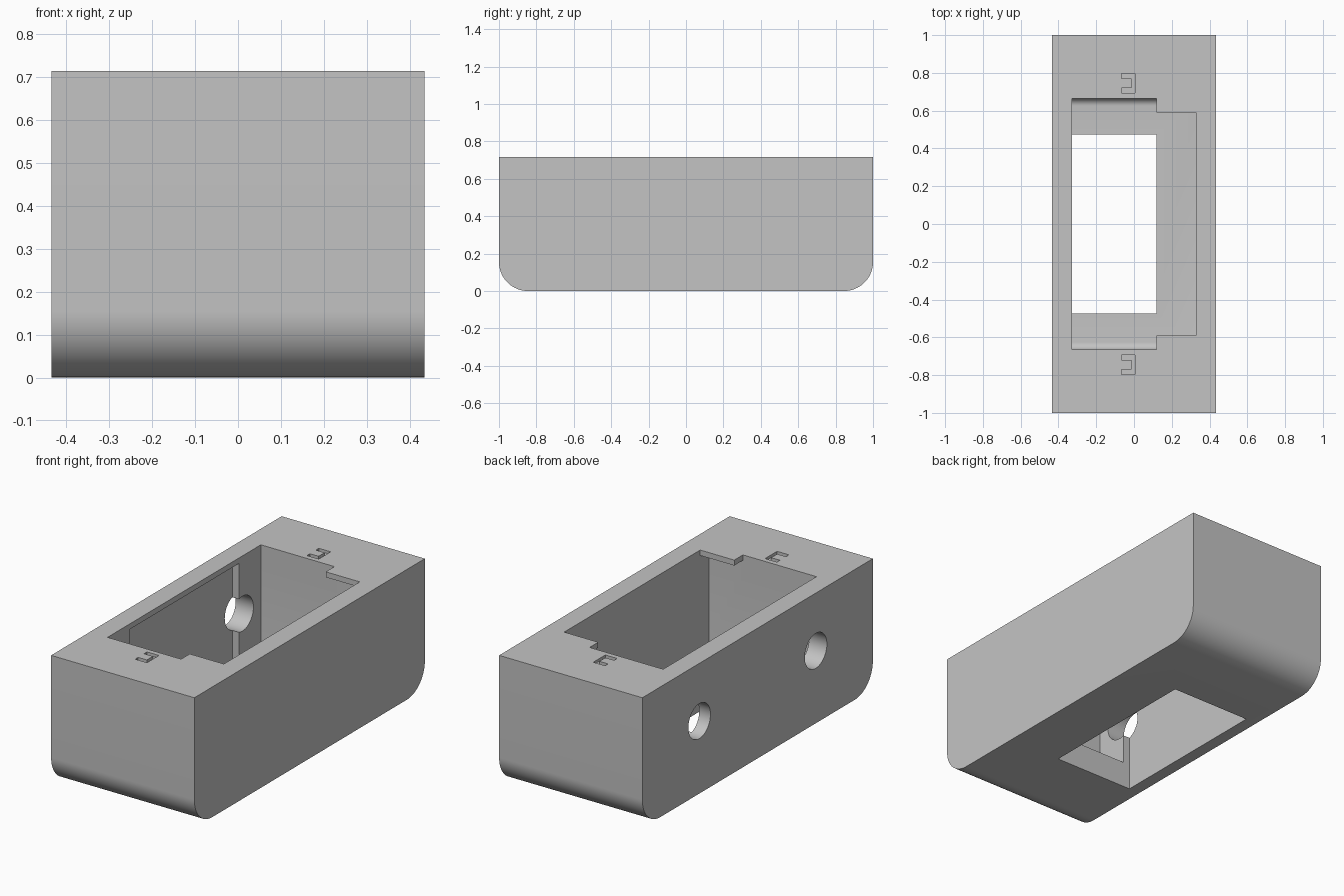
import bpy, bmesh, math
from mathutils import Vector

if "Cube" in bpy.data.objects:
    bpy.data.objects.remove(bpy.data.objects["Cube"])

# Overall sizes
HALF_X, HALF_Y, HEIGHT = 0.435, 1.0, 0.715
CAV_X, CAV_Y, FLOOR, LIP = 0.327, 0.665, 0.145, 0.685
WINDOW_Y = 0.475

grey = bpy.data.materials.new("plain grey")
grey.use_nodes = True
grey.diffuse_color = (0.55, 0.55, 0.55, 1)
grey.node_tree.nodes["Principled BSDF"].inputs["Base Color"].default_value = grey.diffuse_color


def prism(name, points, axis, lo, hi):
    """Extrude a 2D outline along x (outline in y, z) or z (outline in x, y)."""
    place = (lambda a, b: (lo, a, b)) if axis == "x" else (lambda a, b: (a, b, lo))
    step = Vector((hi - lo, 0, 0)) if axis == "x" else Vector((0, 0, hi - lo))
    bm = bmesh.new()
    face = bm.faces.new([bm.verts.new(place(a, b)) for a, b in points])
    grown = bmesh.ops.extrude_face_region(bm, geom=[face])
    bmesh.ops.translate(bm, vec=step,
                        verts=[v for v in grown["geom"] if isinstance(v, bmesh.types.BMVert)])
    bmesh.ops.recalc_face_normals(bm, faces=bm.faces)
    mesh = bpy.data.meshes.new(name)
    bm.to_mesh(mesh)
    bm.free()
    mesh.materials.append(grey)
    obj = bpy.data.objects.new(name, mesh)
    bpy.context.collection.objects.link(obj)
    return obj


def tub_outline(half, bottom, top, radius, steps):
    """Rectangle in y, z with both bottom corners rounded."""
    arc = []
    for i in range(steps + 1):
        t = math.pi / 2 * i / steps
        arc.append((half - radius + radius * math.sin(t), bottom + radius - radius * math.cos(t)))
    left = [(-y, z) for y, z in reversed(arc)]
    return left + arc + [(half, top), (-half, top)]


def rectangle(x0, x1, y0, y1):
    return [(x0, y0), (x1, y0), (x1, y1), (x0, y1)]


# Main body with rounded lower ends
housing = prism("housing", tub_outline(HALF_Y, 0, HEIGHT, 0.155, 20), "x", -HALF_X, HALF_X)

# Inner cavity, closed above by the lip
cutters = [prism("cavity_cutter", tub_outline(CAV_Y, FLOOR, LIP, 0.04, 8), "x", -CAV_X, CAV_X)]

# Stepped opening in the top, leaving a thin tab over two corners
opening = [(-CAV_X, -CAV_Y), (0.12, -CAV_Y), (0.12, -0.59), (CAV_X, -0.59)]
opening += [(x, -y) for x, y in reversed(opening)]
cutters.append(prism("opening_cutter", opening, "z", 0.6, 0.8))

# Bottom window, running up the side wall as a shallow recess
cutters.append(prism("window_cutter",
                     rectangle(-0.367, 0.118, -WINDOW_Y, WINDOW_Y), "z", -0.1, LIP))

for side in (-1, 1):
    # Round hole through the side wall
    ring = [(side * 0.505 + 0.096 * math.cos(math.tau * i / 40),
             0.398 + 0.096 * math.sin(math.tau * i / 40)) for i in range(40)]
    cutters.append(prism("side_hole_cutter", ring, "x", -0.6, -0.2))

    # Engraved bracket mark beside the opening
    half_mark = [(-0.067, 0.026), (-0.067, 0.052), (0.005, 0.052)]
    inner = [(-0.014, -0.026), (-0.014, 0.026)]
    mark = half_mark + [(x, -y) for x, y in reversed(half_mark)] + inner
    cutters.append(prism("mark_cutter", [(x, y + side * 0.745) for x, y in mark],
                         "z", HEIGHT - 0.015, 0.8))

# Cut everything out of the body
bpy.context.view_layer.objects.active = housing
for cutter in cutters:
    cutter.hide_render = True
    cut = housing.modifiers.new(cutter.name, "BOOLEAN")
    cut.operation = "DIFFERENCE"
    cut.solver = "EXACT"
    cut.object = cutter
    bpy.ops.object.modifier_apply(modifier=cut.name)
for cutter in cutters:
    bpy.data.objects.remove(cutter)

# Smooth the curved surfaces, keep the edges crisp
bpy.ops.object.select_all(action="DESELECT")
housing.select_set(True)
bpy.ops.object.shade_smooth_by_angle(angle=math.radians(30))
